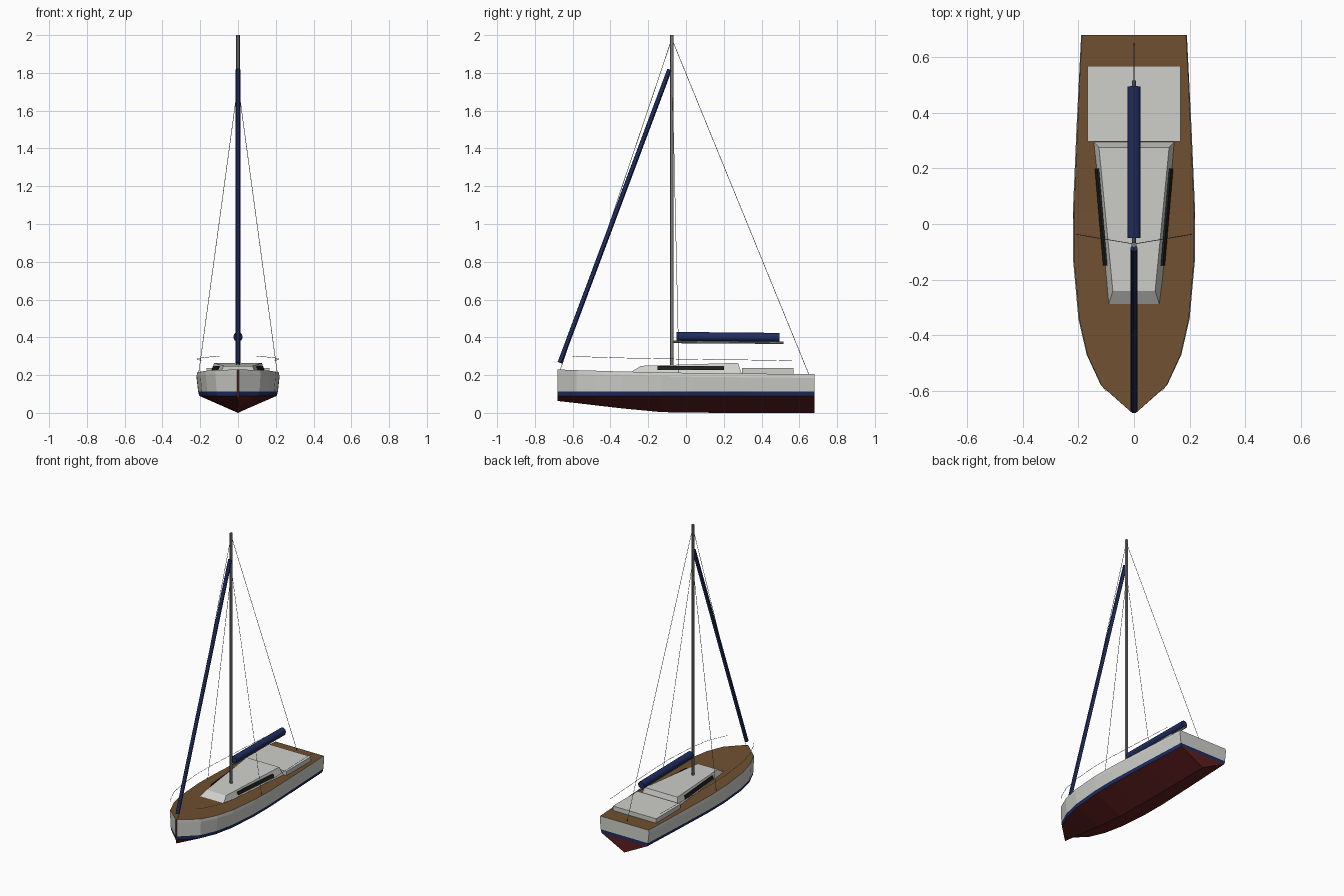
import bpy
import bmesh
from mathutils import Vector

cube = bpy.data.objects.get("Cube")
if cube:
    bpy.data.objects.remove(cube, do_unlink=True)


def material(name, r, g, b):
    m = bpy.data.materials.new(name)
    m.use_nodes = True
    m.diffuse_color = (r, g, b, 1)
    m.node_tree.nodes["Principled BSDF"].inputs["Base Color"].default_value = (r, g, b, 1)
    return m


WHITE = material("off white", 0.62, 0.63, 0.59)
TEAK = material("teak brown", 0.16, 0.08, 0.03)
NAVY = material("navy blue", 0.014, 0.027, 0.12)
RED = material("dark red", 0.11, 0.013, 0.013)
METAL = material("grey metal", 0.2, 0.2, 0.2)
GLASS = material("black glass", 0.012, 0.014, 0.012)


def finish(name, bm, mats, smooth=False):
    bmesh.ops.recalc_face_normals(bm, faces=bm.faces)
    mesh = bpy.data.meshes.new(name)
    bm.to_mesh(mesh)
    bm.free()
    for m in mats:
        mesh.materials.append(m)
    ob = bpy.data.objects.new(name, mesh)
    bpy.context.collection.objects.link(ob)
    if smooth:
        bpy.ops.object.select_all(action="DESELECT")
        ob.select_set(True)
        bpy.context.view_layer.objects.active = ob
        bpy.ops.object.shade_smooth_by_angle()
    return ob


def rod(name, a, b, radius, mat, sides=12):
    """Cylinder between two points."""
    a, b = Vector(a), Vector(b)
    bm = bmesh.new()
    bmesh.ops.create_cone(bm, cap_ends=True, segments=sides, radius1=radius,
                          radius2=radius, depth=(b - a).length)
    bmesh.ops.rotate(bm, verts=bm.verts, matrix=(b - a).to_track_quat("Z", "Y").to_matrix())
    bmesh.ops.translate(bm, verts=bm.verts, vec=(a + b) / 2)
    return finish(name, bm, [mat], smooth=sides > 6)


def block(name, corners, mat):
    """Six-sided solid: four bottom corners, then four top corners."""
    bm = bmesh.new()
    v = [bm.verts.new(c) for c in corners]
    bm.faces.new(v[:4])
    bm.faces.new(v[4:])
    for i in range(4):
        j = (i + 1) % 4
        bm.faces.new((v[i], v[j], v[j + 4], v[i + 4]))
    return finish(name, bm, [mat])


# Hull stations: y, half width, deck height, keel height
STATIONS = [(-0.68, 0.006, 0.23, 0.063), (-0.58, 0.119, 0.226, 0.052),
            (-0.47, 0.17, 0.223, 0.039), (-0.34, 0.2, 0.219, 0.024),
            (-0.13, 0.219, 0.215, 0.004), (0.04, 0.22, 0.211, 0.001),
            (0.34, 0.207, 0.208, 0), (0.68, 0.19, 0.205, 0)]
HULL_COLOURS = [RED, NAVY, WHITE, TEAK]

# Hull: keel, chine, stripe top and deck edge lofted along the stations
bm = bmesh.new()
rings = []
for y, w, deck, keel in STATIONS:
    half = [(w * 0.93, 0.09), (w * 0.96, 0.113), (w, deck - 0.02), (w * 0.985, deck)]
    ring = [(0, keel)] + half + [(-x, z) for x, z in reversed(half)]
    rings.append([bm.verts.new((x, y, z)) for x, z in ring])
bands = [0, 1, 2, 2, 3, 2, 2, 1, 0]
for r0, r1 in zip(rings, rings[1:]):
    for i, colour in enumerate(bands):
        j = (i + 1) % len(bands)
        bm.faces.new((r0[i], r0[j], r1[j], r1[i])).material_index = colour
for ring, colours in ((rings[0], (0, 0, 0, 0)), (rings[-1], (0, 1, 2, 2))):
    bm.faces.new((ring[0], ring[1], ring[8])).material_index = colours[0]
    for i in range(1, 4):
        f = bm.faces.new((ring[i], ring[i + 1], ring[8 - i], ring[9 - i]))
        f.material_index = colours[i]
finish("hull", bm, HULL_COLOURS)

# Cabin trunk with sloped front and sides
block("cabin", [(-0.097, -0.307, 0.205), (0.097, -0.307, 0.205),
                (0.147, 0.297, 0.2), (-0.147, 0.297, 0.2),
                (-0.076, -0.24, 0.249), (0.076, -0.24, 0.249),
                (0.126, 0.275, 0.265), (-0.126, 0.275, 0.265)], WHITE)

# Cockpit box behind the cabin
block("cockpit_box", [(x, y, z) for z in (0.2, 0.237)
                      for x, y in ((-0.167, 0.297), (0.167, 0.297),
                                   (0.167, 0.568), (-0.167, 0.568))], WHITE)

# Long side windows, thin plates following the cabin sides
for side, s in (("left", 1), ("right", -1)):
    corners = [(s * (x + dx), y, z) for z, dx in ((0.227, 0.004), (0.247, -0.004))
               for x, y in ((0.1, -0.15), (0.107, -0.15), (0.137, 0.2), (0.13, 0.2))]
    block(side + "_window", corners, GLASS)

# Spars and stowed sails
rod("mast", (0, -0.075, 0.24), (0, -0.075, 2), 0.0095, METAL)
rod("boom", (0, -0.07, 0.376), (0, 0.515, 0.372), 0.007, METAL)
rod("boom_sail_cover", (0, -0.05, 0.405), (0, 0.495, 0.4), 0.0235, NAVY, 16)
rod("furled_headsail", (0, -0.668, 0.265), (0, -0.087, 1.818), 0.0125, NAVY)

# Standing rigging
WIRE = 0.0014
MASTHEAD = (0, -0.075, 1.98)
rod("forestay", (0, -0.665, 0.23), MASTHEAD, WIRE, METAL, 6)
rod("backstay", (0, 0.65, 0.205), MASTHEAD, WIRE, METAL, 6)
for side, s in (("left", 1), ("right", -1)):
    rod(side + "_shroud", (s * 0.208, -0.037, 0.212), (0, -0.072, 1.74), WIRE, METAL, 6)

# Lifelines following the deck edge
for side, s in (("left", 1), ("right", -1)):
    path = [(s * 0.1, -0.6, 0.3)]
    path += [(s * w * 0.98, y, deck + 0.072) for y, w, deck, _ in STATIONS[1:-1]]
    path.append((s * 0.193, 0.56, 0.276))
    for i, (a, b) in enumerate(zip(path, path[1:])):
        rod(f"{side}_lifeline_{i + 1}", a, b, 0.0012, METAL, 6)
